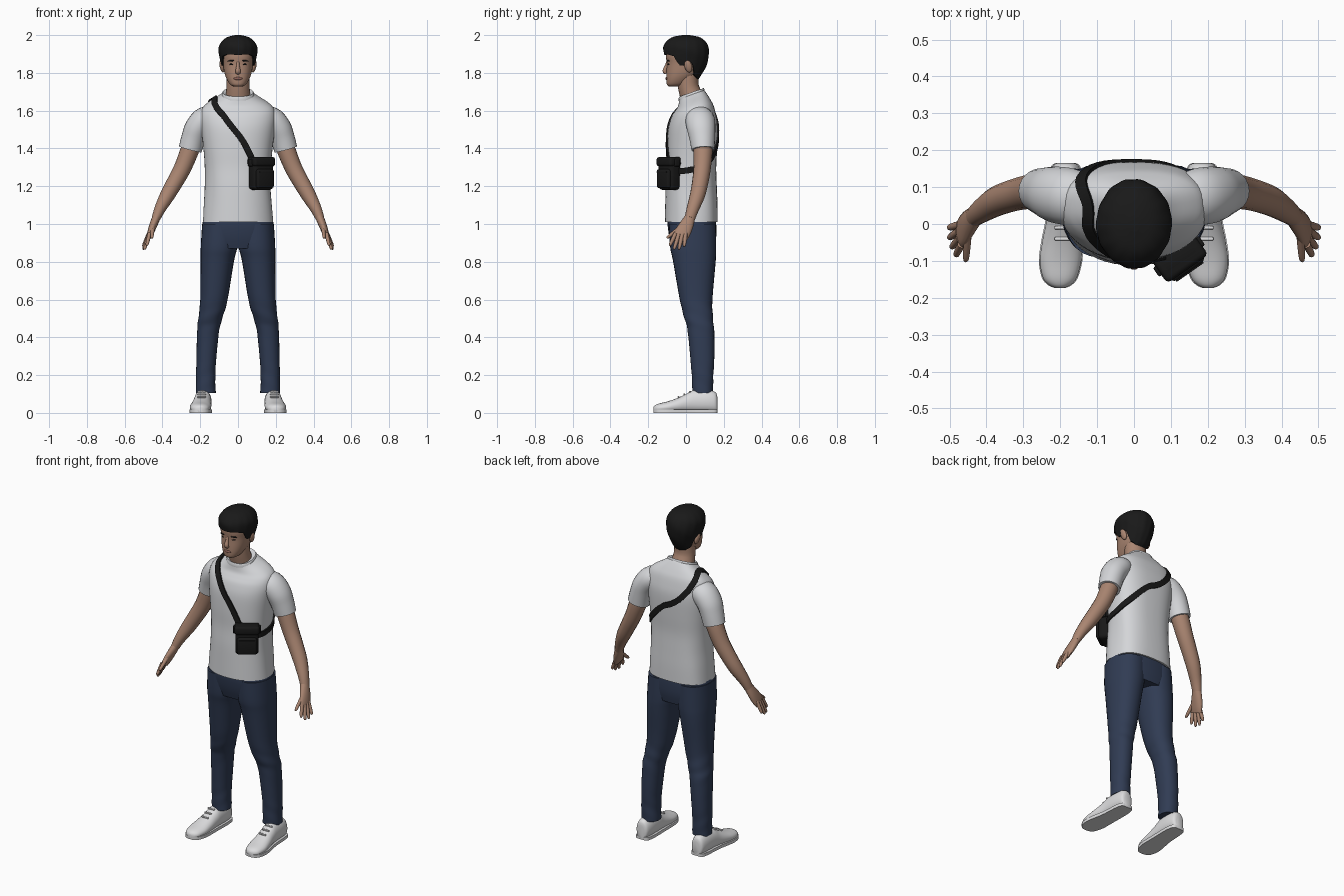
import bpy, bmesh, math
from mathutils import Vector, Matrix

if "Cube" in bpy.data.objects:
    bpy.data.objects.remove(bpy.data.objects["Cube"])

def material(name, rgb):
    m = bpy.data.materials.new(name)
    m.diffuse_color = (*rgb, 1)
    m.use_nodes = True
    m.node_tree.nodes["Principled BSDF"].inputs["Base Color"].default_value = m.diffuse_color
    return m

SKIN = material("skin", (.40, .235, .165))
HAIR = material("black hair", (.010, .010, .010))
SHIRT = material("white cotton", (.66, .67, .69))
DENIM = material("navy denim", (.030, .045, .088))
SHOE = material("white leather", (.72, .72, .73))
BLACK = material("black nylon", (.009, .009, .009))
LIPS = material("lips", (.27, .125, .10))

def finish(name, bm, mat, angle=50):
    bmesh.ops.recalc_face_normals(bm, faces=bm.faces[:])
    me = bpy.data.meshes.new(name)
    bm.to_mesh(me)
    bm.free()
    me.materials.append(mat)
    ob = bpy.data.objects.new(name, me)
    bpy.context.collection.objects.link(ob)
    bpy.ops.object.select_all(action='DESELECT')
    ob.select_set(True)
    bpy.context.view_layer.objects.active = ob
    bpy.ops.object.shade_smooth_by_angle(angle=math.radians(angle))
    return ob

def loft(name, rings, mat, angle=50):
    """Skin a list of closed rings and cap both ends."""
    bm = bmesh.new()
    vs = [[bm.verts.new(p) for p in r] for r in rings]
    n = len(vs[0])
    for a, b in zip(vs, vs[1:]):
        for i in range(n):
            bm.faces.new((a[i], a[(i + 1) % n], b[(i + 1) % n], b[i]))
    bm.faces.new(vs[0])
    bm.faces.new(vs[-1])
    return finish(name, bm, mat, angle)

def spline(keys, steps=4):
    """Catmull-Rom interpolation through tuples."""
    out = []
    for i in range(len(keys) - 1):
        p0, p1, p2, p3 = (keys[max(0, min(len(keys) - 1, i + k))] for k in (-1, 0, 1, 2))
        for s in range(steps):
            t = s / steps
            out.append(tuple(.5 * (2 * b + (c - a) * t + (2 * a - 5 * b + 4 * c - d) * t * t
                       + (3 * b - a - 3 * c + d) * t ** 3) for a, b, c, d in zip(p0, p1, p2, p3)))
    return out + [tuple(keys[-1])]

def power(v, e):
    return math.copysign(abs(v) ** (2 / e), v)

def angles(n):
    return [2 * math.pi * i / n for i in range(n)]

def tube(name, keys, mat, steps=4, n=16):
    """Keys are x, y, z, radius along y, radius across."""
    pts = spline(keys, steps)
    rings = []
    for i, p in enumerate(pts):
        t = (Vector(pts[min(i + 1, len(pts) - 1)][:3]) - Vector(pts[max(i - 1, 0)][:3])).normalized()
        u = Vector((0, 1, 0)) if abs(t.y) < .9 else Vector((0, 0, 1))
        u = (u - t * u.dot(t)).normalized()
        v = t.cross(u)
        rings.append([Vector(p[:3]) + u * p[3] * math.cos(a) + v * p[4] * math.sin(a) for a in angles(n)])
    return loft(name, rings, mat)

def blob(name, loc, scale, mat, rot=(0, 0, 0), seg=16):
    bm = bmesh.new()
    bmesh.ops.create_uvsphere(bm, u_segments=seg, v_segments=seg // 2, radius=1)
    ob = finish(name, bm, mat, 180)
    ob.location, ob.scale, ob.rotation_euler = loc, scale, rot
    return ob

def box(name, loc, size, mat, turn=0, bevel=.01):
    bm = bmesh.new()
    bmesh.ops.create_cube(bm, size=1, matrix=Matrix.Diagonal((*size, 1)))
    bmesh.ops.bevel(bm, geom=bm.edges[:], offset=bevel, segments=3, affect='EDGES', profile=.5)
    ob = finish(name, bm, mat)
    ob.location, ob.rotation_euler = loc, (0, 0, turn)
    return ob

# Shirt body: z, half width, front y, back y
torso = spline([(1.01, .186, -.112, .168), (1.1, .18, -.11, .167), (1.2, .174, -.107, .163),
                (1.3, .175, -.10, .16), (1.4, .183, -.10, .165), (1.5, .195, -.095, .168),
                (1.56, .2, -.08, .163), (1.61, .19, -.058, .148), (1.64, .16, -.043, .13),
                (1.67, .108, -.037, .108), (1.69, .077, -.035, .092)], 4)

def torso_point(z, a):
    i = next((k for k in range(len(torso) - 2) if torso[k + 1][0] >= z), len(torso) - 2)
    lo, hi = torso[i], torso[i + 1]
    t = (z - lo[0]) / (hi[0] - lo[0])
    _, w, f, b = (p + (q - p) * t for p, q in zip(lo, hi))
    cy, e = (f + b) / 2, 2.2 if math.sin(a) < 0 else 2.7
    y = cy + (b - f) / 2 * power(math.sin(a), e)
    tilt = .35 * max(0, min(1, (z - 1.58) / .1))
    fold = 1 + .012 * math.sin(5 * a + 9 * z) * max(0, min(1, (1.5 - z) / .3))
    return Vector((w * power(math.cos(a), e) * fold, y, z + tilt * (y - cy)))

loft("shirt_body", [[torso_point(s[0], a) for a in angles(48)] for s in torso], SHIRT)
collar = [torso_point(1.688, a) for a in angles(32)]
mid = sum(collar, Vector()) / 32
loft("shirt_collar", [[mid + (p - mid) * k + Vector((0, 0, h)) for p in collar]
                      for k, h in ((1.05, -.012), (1.06, .002), (1, .009), (.9, .004))], SHIRT)

# Shoulder strap wrapped round the shirt: degrees, z
strap = []
for deg, z in spline([(-68, 1.345), (-82, 1.43), (-99, 1.52), (-122, 1.615), (-150, 1.652), (-190, 1.66),
                      (-228, 1.615), (-262, 1.50), (-300, 1.385), (-335, 1.315), (-365, 1.285), (-397, 1.28)], 6):
    a = math.radians(deg)
    p = torso_point(z, a)
    n = (torso_point(z, a + .03) - torso_point(z, a - .03)).cross(
        torso_point(z + .006, a) - torso_point(z - .006, a)).normalized()
    strap.append((p, n))
rings = []
for i, (p, n) in enumerate(strap):
    t = strap[min(i + 1, len(strap) - 1)][0] - strap[max(i - 1, 0)][0]
    w = n.cross(t).normalized() * .016
    rings.append([p + w - n * .006, p + w + n * .008, p - w + n * .008, p - w - n * .006])
loft("bag_strap", rings, BLACK)

# Crossbody bag
turn = math.radians(35)
def on_bag(x, y, z):
    return Vector((.122, -.088, 1.27)) + Matrix.Rotation(turn, 3, 'Z') @ Vector((x, y, z))
box("bag_body", on_bag(0, 0, -.002), (.128, .068, .175), BLACK, turn, .02)
box("bag_lid", on_bag(0, -.003, .06), (.136, .078, .05), BLACK, turn, .014)
box("bag_pocket", on_bag(0, -.034, -.03), (.108, .03, .10), BLACK, turn, .012)
box("bag_zip", on_bag(0, -.05, .005), (.09, .006, .007), BLACK, turn, .002)
for s in (-1, 1):
    box("bag_strap_loop", on_bag(s * .066, 0, .055), (.02, .03, .04), BLACK, turn, .005)

# Neck and head: z, half width, front y, back y
tube("neck", [(0, .045, 1.60, .062, .068), (0, .03, 1.67, .06, .066), (0, .012, 1.73, .055, .061),
              (0, .008, 1.80, .06, .062)], SKIN, n=24)
head = spline([(1.728, .022, -.09, -.04), (1.738, .042, -.101, -.005), (1.765, .059, -.104, .03),
               (1.80, .072, -.104, .075), (1.85, .08, -.102, .10), (1.90, .085, -.106, .105),
               (1.95, .072, -.085, .09), (1.975, .04, -.04, .05)], 4)
loft("head", [[(w * power(math.cos(a), 2.3), (f + b) / 2 + (b - f) / 2 * power(math.sin(a), 2.3), z)
               for a in angles(32)] for z, w, f, b in head], SKIN)
tube("nose", [(0, -.098, 1.86, .006, .007), (0, -.104, 1.835, .009, .009), (0, -.112, 1.81, .012, .014),
              (0, -.105, 1.797, .008, .012)], SKIN)
blob("lips", (0, -.102, 1.77), (.024, .0065, .008), LIPS)
for s in (-1, 1):
    blob("ear", (s * .085, .012, 1.835), (.012, .02, .034), SKIN, (.25, s * .2, 0))
    blob("eye", (s * .034, -.0925, 1.845), (.013, .005, .0045), HAIR, (0, 0, s * .25))
    blob("eyebrow", (s * .036, -.0945, 1.864), (.02, .005, .0045), HAIR, (0, s * .08, s * .3))

# Hair shell with a hairline that drops from fringe to nape
hair_keys = spline([(1.76, .058, -.04, .062), (1.80, .076, -.085, .088), (1.85, .09, -.105, .113),
                    (1.90, .101, -.117, .122), (1.94, .1, -.119, .117), (1.97, .083, -.10, .10),
                    (1.99, .055, -.07, .07), (2.0, .015, -.02, .02)], 6)
def hair_point(z, a, t):
    k = min(range(len(hair_keys) - 1), key=lambda i: abs(hair_keys[i][0] - z))
    k = k if hair_keys[k][0] <= z or k == 0 else k - 1
    lo, hi = hair_keys[k], hair_keys[k + 1]
    u = (z - lo[0]) / (hi[0] - lo[0])
    _, w, f, b = (p + (q - p) * u for p, q in zip(lo, hi))
    tuft = 1 + .018 * math.sin(9 * a + 25 * z) * math.sin(5 * a - 40 * z) * min(1, 5 * (1 - t))
    return Vector((w * tuft * math.cos(a), (f + b) / 2 + (b - f) / 2 * tuft * math.sin(a), z))
def hairline(a):
    d = abs(math.degrees(math.atan2(math.cos(a), -math.sin(a))))   # 0 at front, 180 at back
    line = [(0, 1.895), (35, 1.898), (55, 1.888), (68, 1.84), (82, 1.838), (92, 1.865), (106, 1.85),
            (120, 1.79), (145, 1.77), (181, 1.765)]
    for (p, q), (r, v) in zip(line, line[1:]):
        if d <= r:
            return q + (v - q) * (d - p) / (r - p)
rings = [[hair_point(hairline(a), a, 0) * 1 - Vector((.2 * math.cos(a), .2 * math.sin(a), 0)) * .1
          for a in angles(72)]]
for j in range(19):
    t = math.sin(j / 18 * math.pi / 2)
    rings.append([hair_point(hairline(a) + (2.0 - hairline(a)) * t, a, t) for a in angles(72)])
loft("hair", rings, HAIR, 60)

# Jeans: hips, then one leg each side (z, outer x, inner x, front y, back y)
hips = spline([(.87, .17, -.07, .15), (.93, .19, -.088, .16), (1.0, .189, -.098, .16), (1.04, .175, -.095, .155)], 3)
loft("jeans_hips", [[(w * power(math.cos(a), 2.6), (f + b) / 2 + (b - f) / 2 * power(math.sin(a), 2.3), z)
                     for a in angles(32)] for z, w, f, b in hips], DENIM)
leg = spline([(1.0, .19, .0, -.09, .158), (.88, .197, .004, -.084, .16), (.8, .198, .022, -.068, .157),
              (.6, .2, .055, -.033, .14), (.5, .21, .083, -.008, .143), (.44, .216, .099, .008, .149),
              (.3, .22, .114, .022, .15), (.2, .222, .12, .03, .145), (.105, .222, .118, .034, .142)], 6)
def leg_point(s, a, z, o, i, f, b):
    k = 1 + .02 * math.sin(70 * z + 2 * a) * (math.exp(-((z - .5) / .08) ** 2) + math.exp(-((z - .17) / .07) ** 2))
    return (s * ((o + i) / 2 + (o - i) / 2 * k * power(math.cos(a), 2.2)),
            (f + b) / 2 + (b - f) / 2 * k * power(math.sin(a), 2.2), z)

# Shoe sections: y, centre x, half width, height
shoe = spline([(.166, .185, .022, .085), (.155, .185, .037, .11), (.11, .185, .045, .122), (.04, .187, .047, .12),
               (0, .19, .049, .10), (-.05, .195, .054, .077), (-.1, .199, .056, .06), (-.145, .201, .046, .049),
               (-.165, .201, .03, .04), (-.173, .201, .013, .03)], 4)
sole = [(c + sg * (w + .003), y) for sg, part in ((1, shoe), (-1, shoe[::-1])) for y, c, w, h in part]

for s in (-1, 1):
    loft("jeans_leg", [[leg_point(s, a, *k) for a in angles(28)] for k in leg], DENIM)
    loft("shoe_upper", [[(s * (c + w * power(math.cos(a), 2.6) * (1 - .22 * max(0, math.sin(a)))),
                          y, .004 + (h - .004) * (.5 + .5 * power(math.sin(a), 2.6)))
                         for a in angles(24)] for y, c, w, h in shoe], SHOE)
    loft("shoe_sole", [[(s * x, y, z) for x, y in sole] for z in (0, .018)], SHOE, 40)
    for y, z in ((.02, .112), (-.01, .098), (-.04, .084)):
        box("shoe_lace", (s * .193, y, z), (.045, .009, .009), SHOE, 0, .003)
    # Sleeve, arm and hand
    def limb(name, keys, mat, **kw):
        tube(name, [(s * k[0], *k[1:]) for k in keys], mat, **kw)
    limb("sleeve", [(.11, .065, 1.57, .06, .05), (.17, .073, 1.555, .077, .068), (.213, .08, 1.51, .076, .068),
                    (.236, .086, 1.455, .068, .064), (.253, .09, 1.395, .061, .062)], SHIRT, n=24)
    limb("arm", [(.215, .085, 1.5, .045, .045), (.252, .09, 1.4, .05, .049), (.292, .086, 1.3, .046, .046),
                 (.335, .075, 1.22, .043, .043), (.375, .06, 1.15, .04, .039), (.413, .036, 1.08, .033, .03),
                 (.434, .02, 1.03, .028, .023)], SKIN)
    limb("palm", [(.43, .023, 1.04, .027, .022), (.448, .003, .995, .037, .021), (.463, -.018, .955, .042, .017),
                  (.472, -.03, .93, .038, .012)], SKIN)
    for base, tip in (((.468, -.055, .95), (.483, -.086, .885)), ((.472, -.038, .945), (.495, -.064, .865)),
                      ((.474, -.02, .945), (.502, -.038, .864)), ((.472, -.002, .95), (.503, -.01, .88)),
                      ((.45, -.02, .99), (.456, -.102, .925))):
        b, t = Vector(base), Vector(tip)
        limb("finger", [(*b, .011, .011), (*(b.lerp(t, .55)), .0105, .01), (*(b.lerp(t, .9)), .008, .008),
                        (*t, .003, .003)], SKIN, steps=3, n=10)
